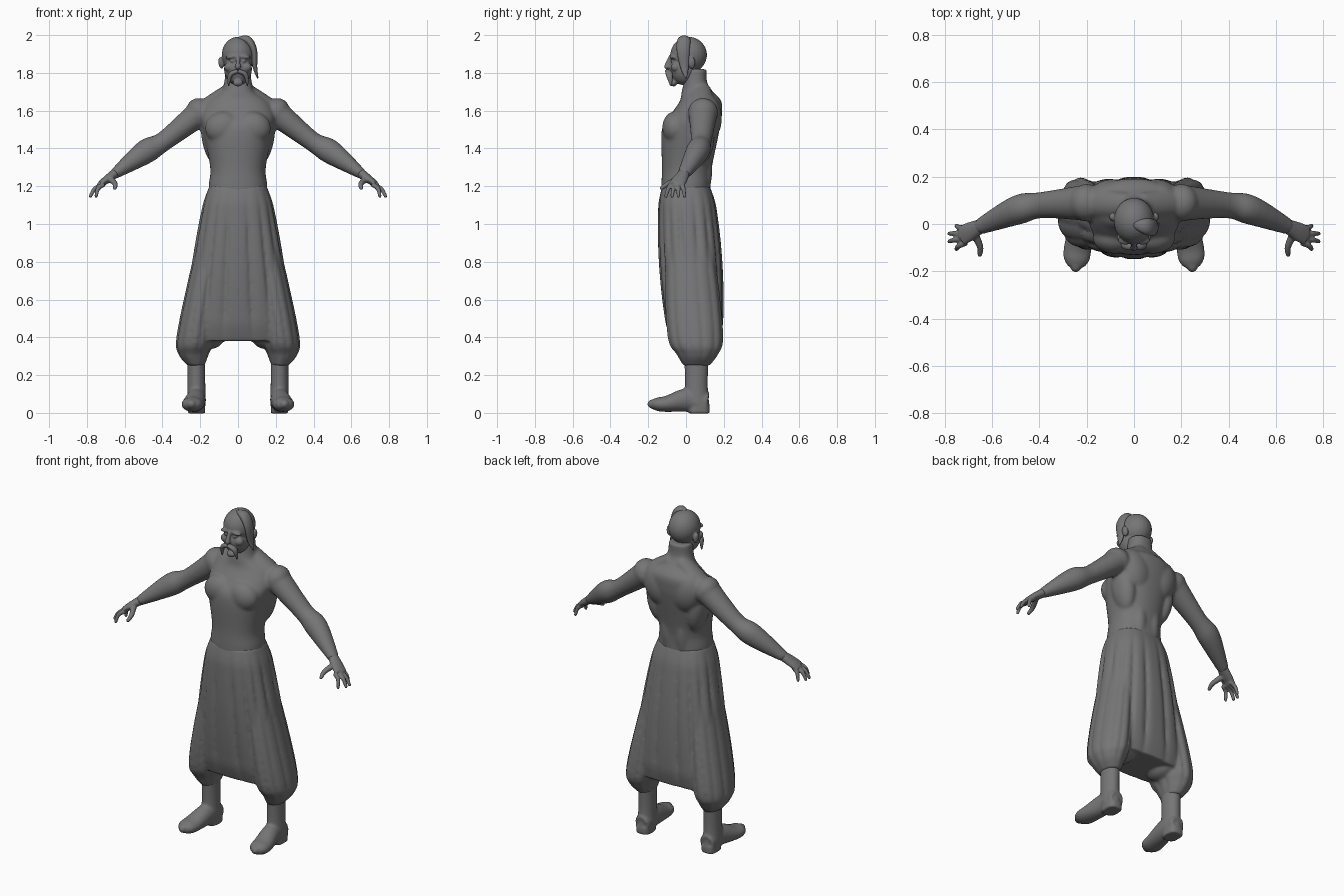
import bpy, bmesh, math
from mathutils import Vector, Matrix

cube = bpy.data.objects.get("Cube")
if cube:
    bpy.data.objects.remove(cube, do_unlink=True)

shade = .18
clay = bpy.data.materials.new("clay grey")
clay.use_nodes = True
clay.diffuse_color = (shade, shade, shade, 1)
clay.node_tree.nodes["Principled BSDF"].inputs["Base Color"].default_value = clay.diffuse_color

SIDEWAYS, UP = Vector((0, 1, 0)), Vector((0, 0, 1))
SEGMENTS = 96


def smooth_rows(rows, steps=5):
    """Pass a smooth spline through a few rows of numbers."""
    rows = [Vector(row) for row in rows]
    last = len(rows) - 1
    result = []
    for i in range(last):
        start, end = rows[i], rows[i + 1]
        leave = (end - rows[max(i - 1, 0)]) / 2
        arrive = (rows[min(i + 2, last)] - start) / 2
        gap = end - start
        for step in range(steps):
            t = step / steps
            bend = (gap * 3 - leave * 2 - arrive) + (leave + arrive - gap * 2) * t
            result.append(start + leave * t + bend * (t * t))
    return result + [rows[last]]


def skin(bm, rows, side=SIDEWAYS, axis=None, squareness=1, fold=None):
    """Skin a path of rows: x, y, z, half width, half depth along side."""
    rows = smooth_rows(rows)
    centres = [Vector(row[:3]) for row in rows]
    rings = []
    for i, (centre, row) in enumerate(zip(centres, rows)):
        following, previous = centres[min(i + 1, len(rows) - 1)], centres[max(i - 1, 0)]
        along = axis or (following - previous).normalized()
        deep = (side - along * side.dot(along)).normalized()
        wide = deep.cross(along)
        ring = []
        for k in range(SEGMENTS):
            angle = math.tau * k / SEGMENTS
            cos, sin = [math.copysign(abs(value) ** squareness, value)
                        for value in (math.cos(angle), math.sin(angle))]
            scale = fold(angle, centre.z) if fold else 1
            ring.append(bm.verts.new(centre + (wide * cos * row[3] + deep * sin * row[4]) * scale))
        rings.append(ring)
    for ring, above in zip(rings, rings[1:]):
        for k in range(SEGMENTS):
            bm.faces.new((ring[k - 1], ring[k], above[k], above[k - 1]))
    bm.faces.new(rings[0])
    bm.faces.new(rings[-1])


def upright(bm, x, rows, **options):
    """Stack level sections: height, y, half width, half depth."""
    skin(bm, [(x, y, z, width, depth) for z, y, width, depth in rows], axis=UP, **options)


def limb(bm, joints, widths, depths, side=SIDEWAYS):
    """Tapered limb through joints with a rounded tip."""
    skin(bm, [(*joint, w, d) for joint, w, d in zip(joints, widths, depths)], side=side)
    tip = min(widths[-1], depths[-1])
    ball(bm, joints[-1], (tip, tip, tip))


def ball(bm, centre, radii, tilt=0):
    place = (Matrix.Translation(centre) @ Matrix.Rotation(tilt, 4, 'Y')
             @ Matrix.Diagonal((*radii, 1)))
    bmesh.ops.create_uvsphere(bm, u_segments=24, v_segments=16, radius=1, matrix=place)


def mirror(bm):
    """Copy everything built so far to the other side."""
    copy = bmesh.ops.duplicate(bm, geom=bm.verts[:] + bm.edges[:] + bm.faces[:])["geom"]
    verts = [item for item in copy if isinstance(item, bmesh.types.BMVert)]
    bmesh.ops.scale(bm, vec=(-1, 1, 1), verts=verts)


def finish(bm, name, voxel=0, softness=0):
    """Make the object; a voxel size melts its pieces together."""
    bmesh.ops.recalc_face_normals(bm, faces=bm.faces)
    for face in bm.faces:
        face.smooth = True
    mesh = bpy.data.meshes.new(name)
    bm.to_mesh(mesh)
    bm.free()
    mesh.materials.append(clay)
    part = bpy.data.objects.new(name, mesh)
    bpy.context.collection.objects.link(part)
    if voxel:
        remesh = part.modifiers.new("blend", 'REMESH')
        remesh.mode, remesh.voxel_size, remesh.use_smooth_shade = 'VOXEL', voxel, True
        soften = part.modifiers.new("soften", 'SMOOTH')
        soften.factor, soften.iterations = .5, softness


# Arm with deltoid, upper arm and forearm
bm = bmesh.new()
shoulder, elbow = Vector((.2, .09, 1.59)), Vector((.39, .08, 1.44))
forearm, wrist = Vector((.49, .06, 1.382)), Vector((.65, -.01, 1.268))
palm = Vector((.73, -.05, 1.21))
limb(bm, (shoulder, elbow, forearm, wrist), (.072, .052, .064, .029), (.077, .055, .062, .035))
ball(bm, shoulder, (.07, .08, .08), tilt=.6)
ball(bm, shoulder.lerp(elbow, .5), (.1, .062, .057), tilt=.7)

# Chest, shoulder blade, flank and lower back muscles
ball(bm, (.08, -.06, 1.51), (.095, .066, .085), tilt=.25)
ball(bm, (.09, .11, 1.56), (.1, .08, .13), tilt=.3)
ball(bm, (.135, .07, 1.46), (.058, .08, .15), tilt=.15)
ball(bm, (.045, .08, 1.3), (.05, .06, .18))

# Trapezius and collarbone
neck = Vector((.03, .08, 1.72))
limb(bm, (neck, neck.lerp(shoulder, .5), shoulder), (.035, .045, .05), (.05, .06, .06))
collar = Vector((.02, -.01, 1.66))
limb(bm, (collar, collar.lerp(shoulder, .4) + UP * .03, shoulder + UP * .05),
     (.012, .013, .015), (.012, .014, .02))
mirror(bm)

# Torso and neck
upright(bm, 0, [(1.05, 0, .157, .13), (1.2, 0, .155, .13), (1.3, .005, .147, .132),
                (1.5, .025, .185, .153), (1.58, .055, .195, .135), (1.65, .077, .165, .11),
                (1.7, .06, .09, .083), (1.75, .05, .073, .062), (1.82, .05, .066, .06)],
        squareness=.9)
finish(bm, "body", .008, 10)

# Hands: flat palm, four fanned fingers and a thumb
bm = bmesh.new()
limb(bm, (wrist, wrist.lerp(palm, .6), palm), (.026, .021, .015), (.031, .04, .041))
for finger in range(4):
    spread = finger - 1.5
    knuckle = palm - Vector((.02, spread * .02, 0))
    tip = Vector((.785 - .015 * spread ** 2, -.057 - .033 * spread, 1.147))
    bent = knuckle.lerp(tip, .5) + Vector((.01, 0, .01))
    limb(bm, (knuckle, bent, tip), (.013, .012, .009), (.012, .011, .009))
thumb_tip = Vector((.652, -.13, 1.19))
limb(bm, (wrist.lerp(palm, .4), thumb_tip.lerp(wrist, .3), thumb_tip),
     (.018, .014, .01), (.02, .014, .01), side=UP)
mirror(bm)
finish(bm, "hands", .005, 3)

# Head: brow, eye, cheek and ear
bm = bmesh.new()
ball(bm, (.034, -.068, 1.885), (.034, .02, .011), tilt=.15)
ball(bm, (.03, -.072, 1.862), (.013, .01, .008))
ball(bm, (.045, -.055, 1.83), (.028, .025, .025))
ball(bm, (.09, .03, 1.853), (.014, .02, .032), tilt=.15)
mirror(bm)

# Skull, jaw, chin and nose
ball(bm, (0, .014, 1.895), (.086, .097, .096))
ball(bm, (0, -.01, 1.82), (.074, .076, .085))
ball(bm, (0, -.066, 1.747), (.027, .02, .019))
limb(bm, [(0, -.08, 1.89), (0, -.095, 1.85), (0, -.101, 1.832)], (.01, .012, .016), (.01, .014, .015))
finish(bm, "head", .005, 5)


# Baggy trousers: pleats fade out at waist and hem
def pleats(angle, z):
    depth = .09 * max(0, min(1, 4 * (1.2 - z), 4 * (z - .3)))
    return 1 - depth * (1 - abs(math.cos(8 * angle))) ** 2


def leg_pleats(angle, z):
    return 1 - .07 * (1 - abs(math.cos(6 * angle))) ** 2


bm = bmesh.new()
skin(bm, [(.11, .01, 1.1, .06, .1), (.18, .03, .7, .085, .14), (.226, .05, .4, .1, .147),
          (.235, .06, .31, .08, .11), (.222, .055, .25, .045, .07)], axis=UP, fold=leg_pleats)
ball(bm, (.14, .06, .41), (.07, .1, .07))
mirror(bm)
levels = 10
skirt = []
for level in range(levels + 1):
    t = level / levels
    belly = math.sqrt(abs(math.sin(math.pi * t)))
    skirt.append((1.2 - .82 * t, .05 * t, .152 + .15 * t ** .7, .126 + .042 * belly))
upright(bm, 0, skirt, squareness=.8, fold=pleats)
finish(bm, "trousers", .008, 6)

# Boots: shaft, foot with raised toe, heel block
bm = bmesh.new()
upright(bm, .22, [(.3, .055, .046, .065), (.15, .055, .047, .06), (.05, .055, .05, .068)])
limb(bm, [(.22, .115, .055), (.22, .02, .07), (.238, -.1, .048), (.243, -.15, .046), (.246, -.18, .047)],
     (.045, .05, .058, .054, .035), (.05, .064, .043, .036, .024), side=UP)
upright(bm, .22, [(-.003, .07, .045, .055), (.04, .07, .047, .056)], squareness=.7)
mirror(bm)
finish(bm, "boots", .007, 5)

# Long forelock swept to one side of the shaved head
bm = bmesh.new()
limb(bm, [(0, 0, 1.98), (.05, -.01, 1.974), (.083, -.015, 1.92), (.09, -.008, 1.83), (.104, 0, 1.775)],
     (.01, .022, .018, .012, .004), (.015, .034, .034, .022, .005))
finish(bm, "forelock")

# Drooping moustache
bm = bmesh.new()
limb(bm, [(0, -.097, 1.81), (.04, -.088, 1.79), (.05, -.08, 1.735)],
     (.011, .013, .004), (.014, .018, .005))
mirror(bm)
finish(bm, "moustache")
